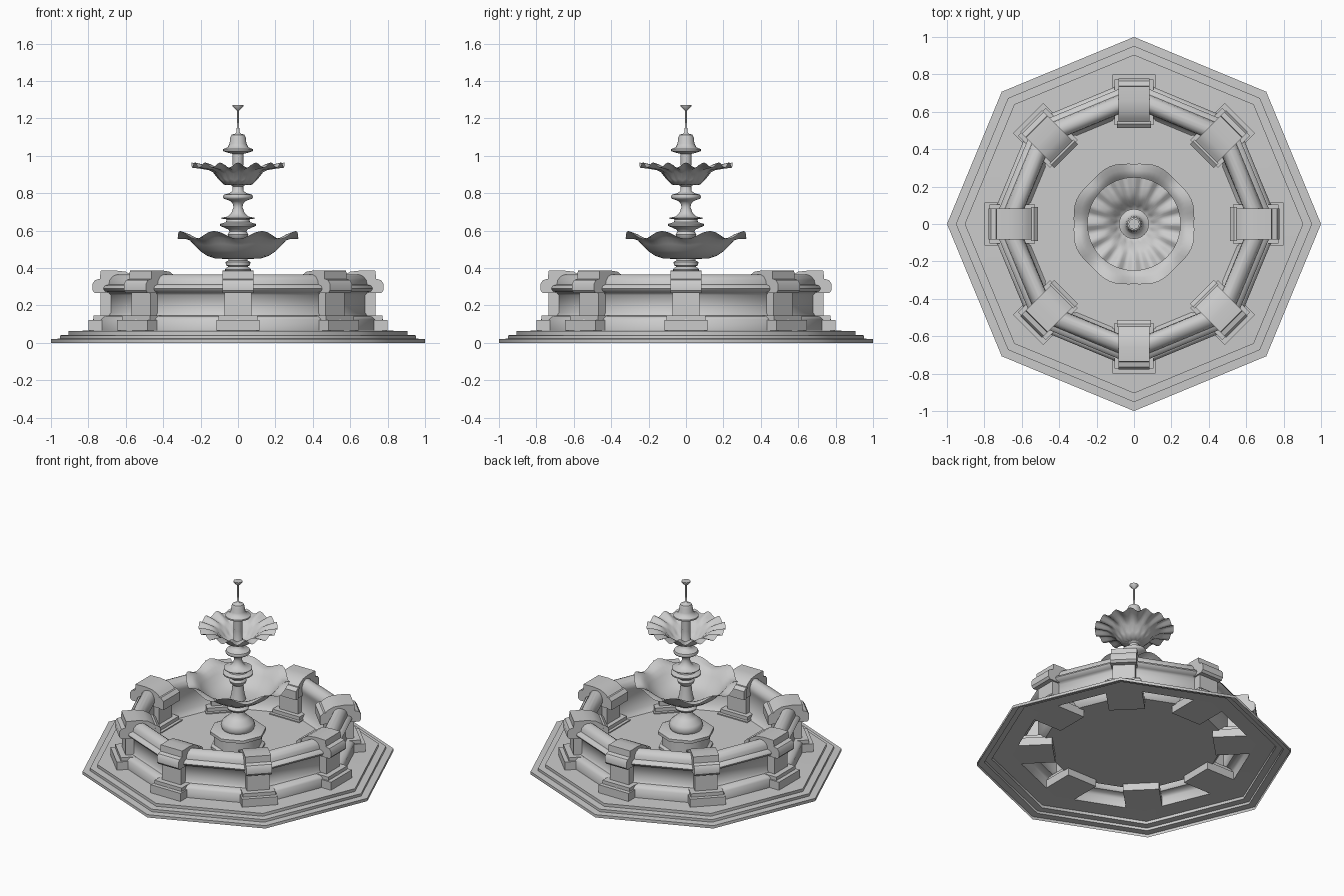
import bpy, bmesh
from math import sin, cos, pi, radians

cube = bpy.data.objects.get("Cube")
if cube:
    bpy.data.objects.remove(cube)

stone = bpy.data.materials.new("grey_stone")
stone.use_nodes = True
stone.diffuse_color = (0.6, 0.6, 0.6, 1)
stone.node_tree.nodes["Principled BSDF"].inputs["Base Color"].default_value = (0.6, 0.6, 0.6, 1)


def finish(name, bm, angle=50):
    mesh = bpy.data.meshes.new(name)
    bm.to_mesh(mesh)
    bm.free()
    mesh.materials.append(stone)
    ob = bpy.data.objects.new(name, mesh)
    bpy.context.collection.objects.link(ob)
    bpy.ops.object.select_all(action="DESELECT")
    ob.select_set(True)
    bpy.context.view_layer.objects.active = ob
    bpy.ops.object.shade_smooth_by_angle(angle=radians(angle))
    return ob


def lathe(name, profile, sides, angle=50, wave=None, caps=(False, False)):
    """Turn (radius, height) points, listed bottom to top on the outside."""
    bm = bmesh.new()
    rings = []
    for i, (r, z) in enumerate(profile):
        ring = []
        for k in range(sides):
            a = 2 * pi * k / sides
            rr, zz = wave(r, z, a, i / (len(profile) - 1)) if wave else (r, z)
            ring.append(bm.verts.new((rr * cos(a), rr * sin(a), zz)))
        rings.append(ring)
    for low, high in zip(rings, rings[1:]):
        for k in range(sides):
            n = (k + 1) % sides
            bm.faces.new((low[k], low[n], high[n], high[k]))
    if caps[0]:
        bm.faces.new(rings[0][::-1])
    if caps[1]:
        bm.faces.new(rings[-1])
    return finish(name, bm, angle)


def prism(name, profile, half_width, turn):
    """Extrude a radial (radius, height) outline sideways and turn it about z."""
    bm = bmesh.new()
    c, s = cos(turn), sin(turn)
    sides = [[bm.verts.new((r * c - w * s, r * s + w * c, z)) for r, z in profile]
             for w in (-half_width, half_width)]
    count = len(profile)
    for i in range(count):
        j = (i + 1) % count
        bm.faces.new((sides[0][i], sides[0][j], sides[1][j], sides[1][i]))
    bm.faces.new(sides[0])
    bm.faces.new(sides[1])
    bmesh.ops.recalc_face_normals(bm, faces=bm.faces)
    return finish(name, bm, 40)


def block(name, r0, r1, z0, z1, half_width, turn):
    return prism(name, [(r0, z0), (r1, z0), (r1, z1), (r0, z1)], half_width, turn)


# Stepped octagonal base, open underneath
lathe("base_steps", [(1, 0), (1, .02), (.952, .022), (.952, .04), (.905, .042),
                     (.905, .062), (.775, .066)], 8)

# Basin wall with kerb, round moulding and arched coping, down to the floor
lathe("basin_wall", [(.775, .066), (.775, .125), (.755, .142), (.72, .145), (.71, .16),
                     (.71, .255), (.725, .27), (.745, .275), (.755, .29), (.745, .305),
                     (.725, .312), (.72, .335), (.705, .355), (.68, .366), (.66, .366),
                     (.64, .355), (.625, .33), (.62, .3), (.63, .28), (.63, .15),
                     (.6, .115)], 8, caps=(False, True))

# Eight piers: foot, plinth, shaft, saddle cap
shaft = [(.56, .11), (.735, .11), (.735, .28), (.56, .28)]
cap = [(.535, .265), (.765, .265), (.778, .28), (.778, .315), (.765, .335), (.738, .342),
       (.735, .385), (.66, .387), (.6, .38), (.565, .36), (.535, .335)]
lip = [(.513, .265), (.54, .265), (.55, .345), (.535, .345), (.513, .325)]
for k in range(8):
    turn = k * pi / 4
    block("pier_foot", .51, .80, .066, .122, .115, turn)
    block("pier_plinth", .53, .772, .122, .146, .105, turn)
    prism("pier_shaft", shaft, .072, turn)
    prism("pier_cap", cap, .083, turn)
    prism("pier_cap_lip", lip, .09, turn)

# Octagonal pedestal and the turned foot under the lower bowl
lathe("pedestal", [(.175, .115), (.175, .13), (.155, .14), (.155, .205), (.18, .215),
                   (.18, .235), (.15, .245)], 8, caps=(False, True))
lathe("lower_stem", [(.1, .245), (.11, .265), (.1, .295), (.065, .325), (.045, .345),
                     (.042, .37), (.065, .38), (.07, .392), (.06, .402), (.05, .408),
                     (.065, .414), (.066, .432), (.05, .44), (.05, .45)], 24)


# Wavy bowls
def lower_wave(r, z, a, t):
    return r - .006 * t * cos(8 * a), z - .022 * t ** 3 * cos(8 * a)


def upper_wave(r, z, a, t):
    return r * (1 + .07 * sin(pi * min(t * 1.2, 1)) * cos(16 * a)), z + .014 * t * cos(16 * a)


lathe("lower_bowl", [(.03, .448), (.12, .45), (.165, .465), (.205, .492), (.235, .525),
                     (.262, .556), (.29, .57), (.328, .576)], 64, 60, lower_wave)
lathe("upper_bowl", [(.03, .843), (.075, .846), (.1, .872), (.13, .91), (.165, .932),
                     (.205, .942), (.25, .95)], 96, 60, upper_wave)

# Turned stem between the bowls
lathe("middle_stem", [(.05, .45), (.04, .5), (.035, .55), (.05, .565), (.055, .58), (.045, .595),
                      (.05, .605), (.095, .625), (.097, .635), (.065, .645), (.06, .66),
                      (.09, .664), (.09, .668), (.055, .675), (.035, .695), (.024, .725),
                      (.03, .748), (.045, .76), (.075, .77), (.08, .78), (.075, .792),
                      (.045, .8), (.03, .812), (.028, .835), (.04, .845)], 24)

# Top stem, bell and spike
lathe("top_stem", [(.04, .845), (.03, .87), (.027, .93), (.03, .99), (.03, 1.01), (.05, 1.015),
                   (.08, 1.025), (.08, 1.035), (.055, 1.045), (.045, 1.065), (.042, 1.095),
                   (.035, 1.112), (.015, 1.118), (.008, 1.125), (.005, 1.18), (.005, 1.245)], 24)
lathe("finial", [(.005, 1.24), (.03, 1.265), (.03, 1.272)], 8, caps=(False, True))
